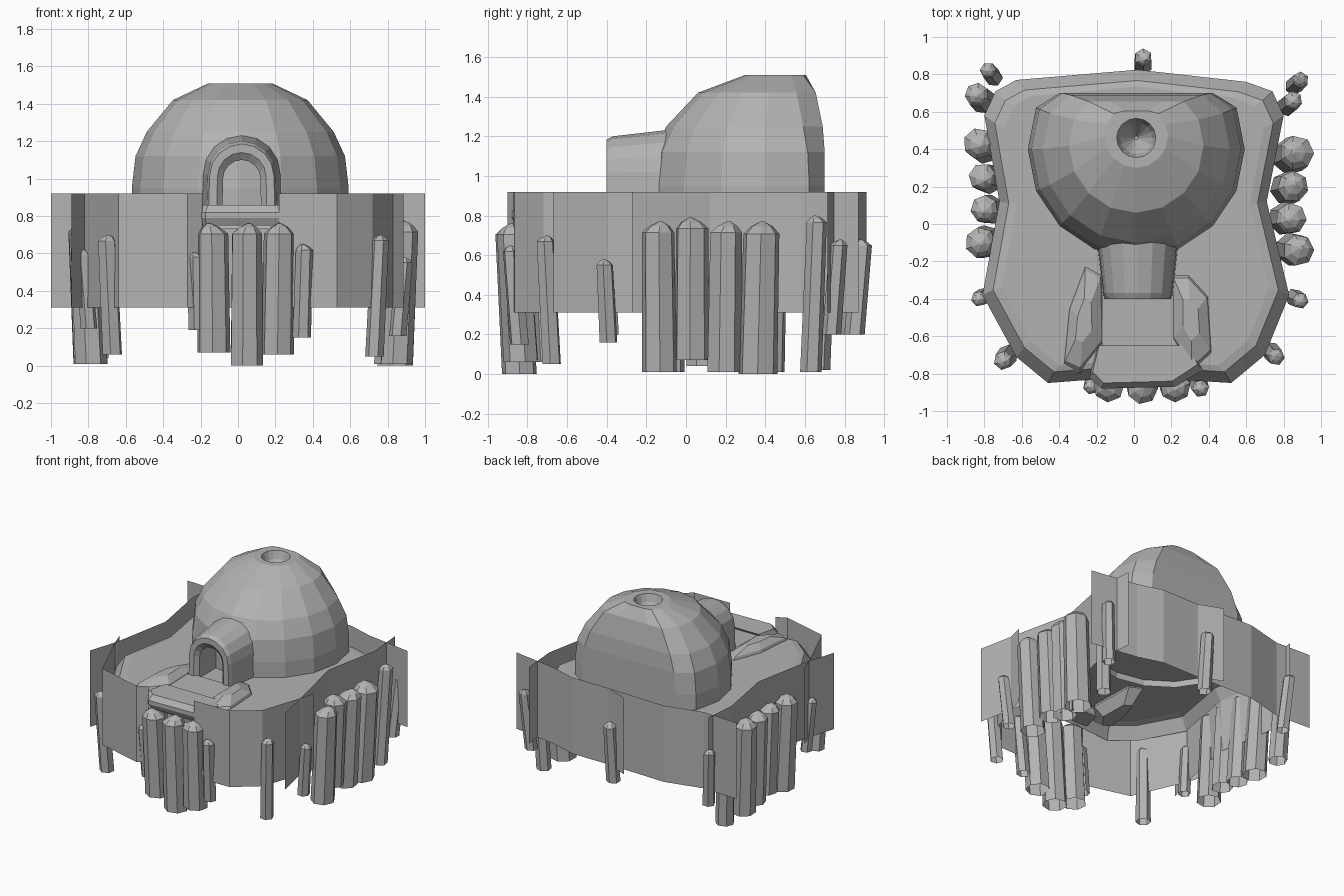
import bpy, bmesh, math, random
from mathutils import Vector

random.seed(4)
cube = bpy.data.objects.get("Cube")
if cube:
    bpy.data.objects.remove(cube, do_unlink=True)

grey = bpy.data.materials.new("warm_grey")
grey.use_nodes = True
tone = (0.45, 0.45, 0.45, 1)
grey.diffuse_color = tone
grey.node_tree.nodes["Principled BSDF"].inputs["Base Color"].default_value = tone


def loft(name, rings, closed=True, cap_start=False, cap_end=False):
    """Skin a list of point rings with quads."""
    bm = bmesh.new()
    loops = [[bm.verts.new(p) for p in ring] for ring in rings]
    n = len(loops[0])
    for a, b in zip(loops, loops[1:]):
        for i in range(n if closed else n - 1):
            j = (i + 1) % n
            bm.faces.new((a[i], a[j], b[j], b[i]))
    if cap_start:
        bm.faces.new(loops[0][::-1])
    if cap_end:
        bm.faces.new(loops[-1])
    bmesh.ops.recalc_face_normals(bm, faces=bm.faces)
    mesh = bpy.data.meshes.new(name)
    bm.to_mesh(mesh)
    bm.free()
    mesh.materials.append(grey)
    ob = bpy.data.objects.new(name, mesh)
    bpy.context.collection.objects.link(ob)


def circle(cx, cy, z, r, n, turn=0.0):
    return [(cx + r * math.cos(math.tau * i / n + turn),
             cy + r * math.sin(math.tau * i / n + turn), z) for i in range(n)]


# Platform: flat top with a sloping rim, open underneath
rim = [(-.63, .77), (.02, .825), (.6, .76), (.74, .71), (.8, .58), (.71, .12), (.83, -.38),
       (.7, -.7), (.52, -.85), (.2, -.83), (-.2, -.83), (-.46, -.85), (-.63, -.71),
       (-.81, -.38), (-.72, .12), (-.8, .58), (-.74, .71)]
loft("platform", [[(x, y, .73) for x, y in rim],
                  [(x * .93, y * .93, .82) for x, y in rim],
                  [(x * .87, y * .89, .83) for x, y in rim]], cap_end=True)

# Domed hut: rings cut flat at the back, with a funnel smoke hole on top
profile = [(.58, .78, .4, .7), (.58, .95, .4, .7), (.56, 1.12, .4, .7), (.5, 1.25, .4, .69),
           (.36, 1.42, .42, .655), (.17, 1.51, .47, .605), (.105, 1.51, .46, .58),
           (.085, 1.45, .46, .56), (.01, 1.34, .46, .6)]
dome = []
for r, z, cy, back in profile:
    dome.append([(x, min(y, back), z) for x, y, z in circle(.012, cy, z, r, 16)])
loft("dome", dome, cap_end=True)


# Entrance tunnel with a bevelled arch frame
def arch(y, half, top, bottom=.83):
    spring = top - half
    pts = [(.02 - half * 1.03, y, bottom)]
    for i in range(9):
        t = math.pi * (1 - i / 8)
        pts.append((.02 + half * math.cos(t), y, spring + half * math.sin(t)))
    return pts + [(.02 + half * 1.03, y, bottom)]


loft("entrance_tunnel", [arch(.02, .222, 1.245), arch(-.37, .182, 1.2), arch(-.4, .172, 1.185),
                         arch(-.4, .13, 1.14), arch(-.37, .1, 1.1), arch(-.12, .1, 1.1)],
     closed=False, cap_end=True)

# Sloping path and front step
loft("path", [[(-.17, -.38, .85), (.22, -.38, .85)], [(-.17, -.7, .84), (.24, -.7, .84)]],
     closed=False)
step = [(-.22, -.68), (.34, -.68), (.4, -.78), (.24, -.87), (-.19, -.88), (-.26, -.82)]
loft("front_step", [[(x * .9, y + .02, .75) for x, y in step],
                    [(x * .92, y, .79) for x, y in step],
                    [(x * .92, y, .82) for x, y in step],
                    [(x * .85, y + .03, .86) for x, y in step]], cap_start=True, cap_end=True)


# Banked mounds beside the path
def mound(name, outline):
    c = sum((Vector(p) for p in outline), Vector((0, 0))) / len(outline)

    def ring(s, z):
        return [(c.x + (x - c.x) * s, c.y + (y - c.y) * s, z) for x, y in outline]
    loft(name, [ring(.6, .72), ring(1, .81), ring(.88, .85), ring(.4, .89)],
         cap_start=True, cap_end=True)


mound("right_mound", [(-.26, -.21), (-.17, -.26), (-.16, -.64), (-.29, -.8), (-.38, -.76), (-.35, -.45)])
mound("left_mound", [(.2, -.26), (.29, -.26), (.4, -.38), (.42, -.7), (.31, -.8), (.2, -.62)])

# Thin hanging wall sheets that cross at the corners
walls = {
    "left_wall": [(.885, -.67), (.81, -.3), (.715, .12), (.805, .58), (.78, .87)],
    "right_wall": [(-.89, -.6), (-.815, -.36), (-.725, .12), (-.805, .58), (-.78, .83)],
    "front_left_wall": [(.86, -.27), (.835, -.38), (.72, -.72), (.53, -.865), (.22, -.87)],
    "front_right_wall": [(-.86, -.27), (-.815, -.4), (-.64, -.8), (-.27, -.9), (-.19, -.86)],
    "back_right_wall": [(-1, .79), (-.7, .775), (-.4, .85), (.13, .835)],
    "back_left_wall": [(-.09, .91), (.1, .835), (.42, .835), (.62, .775), (1, .715)],
}
for name, line in walls.items():
    loft(name, [[(x, y, .31) for x, y in line], [(x, y, .92) for x, y in line]], closed=False)


# Pointed hollow log posts leaning outwards: x, y, radius, bottom, top
def post(name, x, y, r, low, high):
    n = 7 if r > .06 else 6
    turn = random.random()
    dx, dy = -x * .04, -y * .045
    tx, ty = (random.uniform(-.25, .25) * r for _ in "xy")
    loft(name, [circle(x + dx, y + dy, low, r, n, turn),
                circle(x, y, high - r * .62, r * .93, n, turn),
                circle(x + tx / 2, y + ty / 2, high - r * .25, r * .58, n, turn),
                circle(x + tx, y + ty, high, r * .1, n, turn)], cap_end=True)


posts = {
    "front": [(-.23, -.87, .045, .19, .61), (-.135, -.87, .09, .07, .76), (.045, -.88, .09, 0, .76),
              (.22, -.87, .09, .06, .76), (.355, -.88, .05, .15, .65)],
    "left": [(.88, -.14, .09, .01, .77), (.84, .03, .09, .07, .79), (.85, .2, .09, .01, .77),
             (.87, .38, .1, 0, .77), (.85, .66, .055, .01, .8), (.89, .77, .048, .2, .68),
             (.89, -.41, .047, .16, .58), (.76, -.71, .05, .05, .7)],
    "right": [(-.82, -.1, .09, .01, .76), (-.8, .08, .08, .04, .75), (-.81, .25, .08, .02, .75),
              (-.83, .43, .09, .01, .77), (-.84, .69, .07, .02, .75), (-.78, .82, .048, .2, .66),
              (-.83, -.4, .045, .2, .62), (-.7, -.73, .055, .06, .7)],
    "back": [(.05, .89, .052, .2, .68)],
}
for side, group in posts.items():
    for i, spec in enumerate(group):
        post(f"{side}_post_{i + 1}", *spec)
